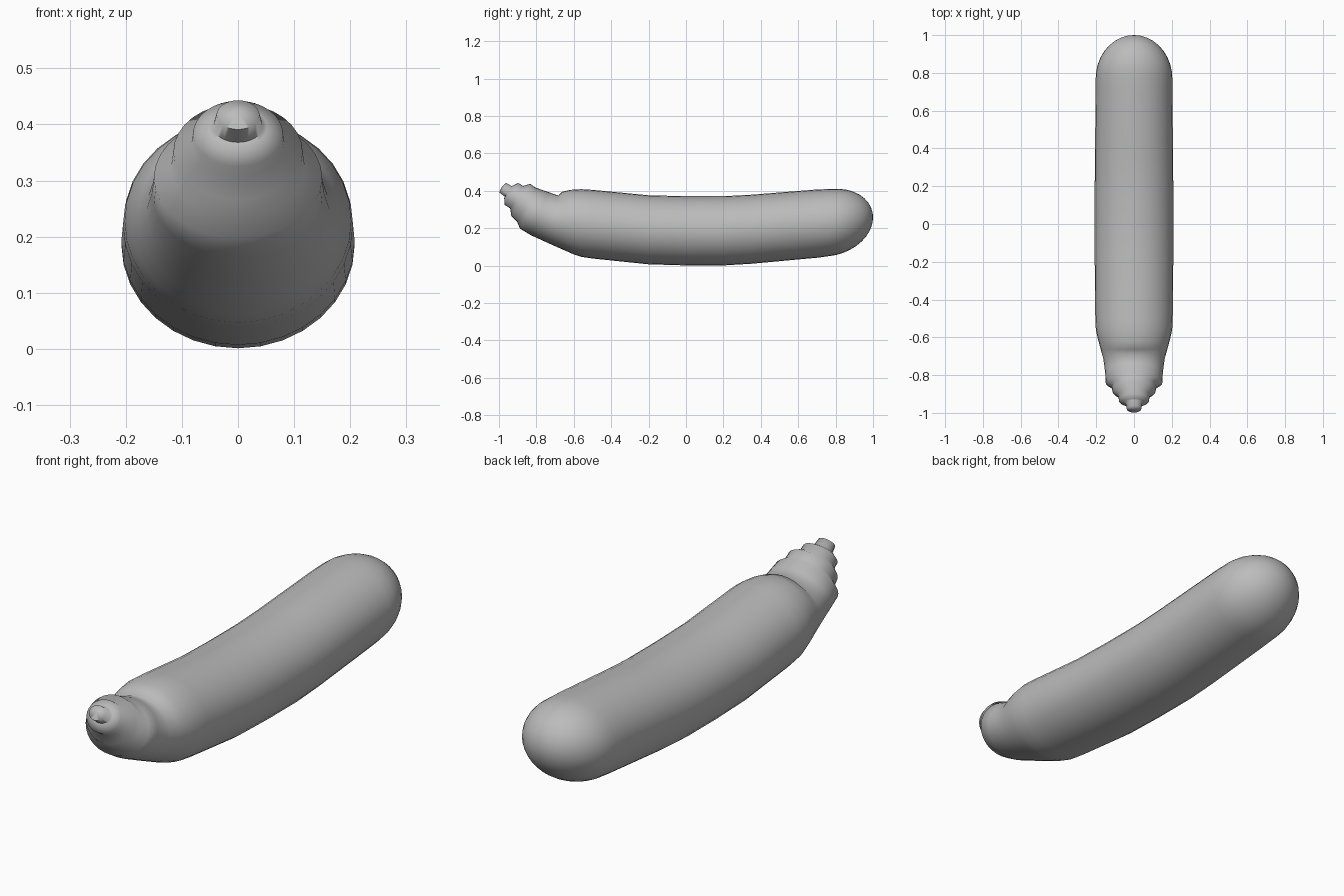
import bpy, bmesh, math

SEG = 32

grey = bpy.data.materials.new("plain grey")
grey.diffuse_color = (0.5, 0.5, 0.5, 1)


def loft(name, rings, start, end, angle):
    """Skin tilted ellipses given as (top y, top z, bottom y, bottom z, half width)."""
    bm = bmesh.new()
    loops = []
    for ty, tz, by, bz, w in rings:
        loop = []
        for i in range(SEG):
            a = 2 * math.pi * i / SEG
            c = math.cos(a)
            loop.append(bm.verts.new((w * math.sin(a),
                                      (ty + by) / 2 + c * (ty - by) / 2,
                                      (tz + bz) / 2 + c * (tz - bz) / 2)))
        loops.append(loop)
    for a, b in zip(loops, loops[1:]):
        for i in range(SEG):
            j = (i + 1) % SEG
            bm.faces.new((a[i], a[j], b[j], b[i]))
    for loop, tip in ((loops[0], start), (loops[-1], end)):
        p = bm.verts.new(tip)
        for i in range(SEG):
            bm.faces.new((loop[i], loop[(i + 1) % SEG], p))
    bmesh.ops.recalc_face_normals(bm, faces=bm.faces)
    me = bpy.data.meshes.new(name)
    bm.to_mesh(me)
    bm.free()
    me.materials.append(grey)
    ob = bpy.data.objects.new(name, me)
    bpy.context.collection.objects.link(ob)
    bpy.ops.object.select_all(action='DESELECT')
    ob.select_set(True)
    bpy.context.view_layer.objects.active = ob
    bpy.ops.object.shade_smooth_by_angle(angle=math.radians(angle))
    return ob


# stepped, upturned stem, from tip to neck
rings = [
    (-0.962, 0.443, -0.998, 0.391, 0.038),
    (-0.932, 0.425, -0.968, 0.368, 0.044),
    (-0.925, 0.428, -0.972, 0.362, 0.052),
    (-0.897, 0.442, -0.970, 0.325, 0.080),
    (-0.872, 0.426, -0.940, 0.306, 0.083),
    (-0.832, 0.437, -0.934, 0.266, 0.115),
    (-0.805, 0.417, -0.903, 0.235, 0.119),
    (-0.790, 0.412, -0.888, 0.198, 0.150),
    (-0.735, 0.393, -0.830, 0.163, 0.153),
    (-0.682, 0.374, -0.740, 0.122, 0.163),
    # shoulder and gently bowed body
    (-0.665, 0.394, -0.650, 0.082, 0.178),
    (-0.620, 0.405, -0.600, 0.060, 0.191),
    (-0.560, 0.409, -0.560, 0.047, 0.202),
    (-0.500, 0.405, -0.500, 0.038, 0.205),
    (-0.200, 0.376, -0.200, 0.007, 0.208),
    (0.000, 0.371, 0.000, 0.001, 0.208),
    (0.200, 0.371, 0.200, 0.001, 0.208),
    (0.350, 0.379, 0.350, 0.010, 0.207),
    (0.700, 0.407, 0.700, 0.042, 0.203),
]

# rounded far end
for k in range(9):
    a = math.radians(k * 10)
    s, c = math.sin(a), math.cos(a)
    y, z = 0.77 + 0.23 * s, 0.23 + 0.02 * s
    rings.append((y + 0.01 * c, z + 0.18 * c, y - 0.01 * c, z - 0.18 * c, 0.203 * c))

loft("curved_body_with_stem", rings, (0, -0.985, 0.421), (0, 1.0, 0.25), 75)
